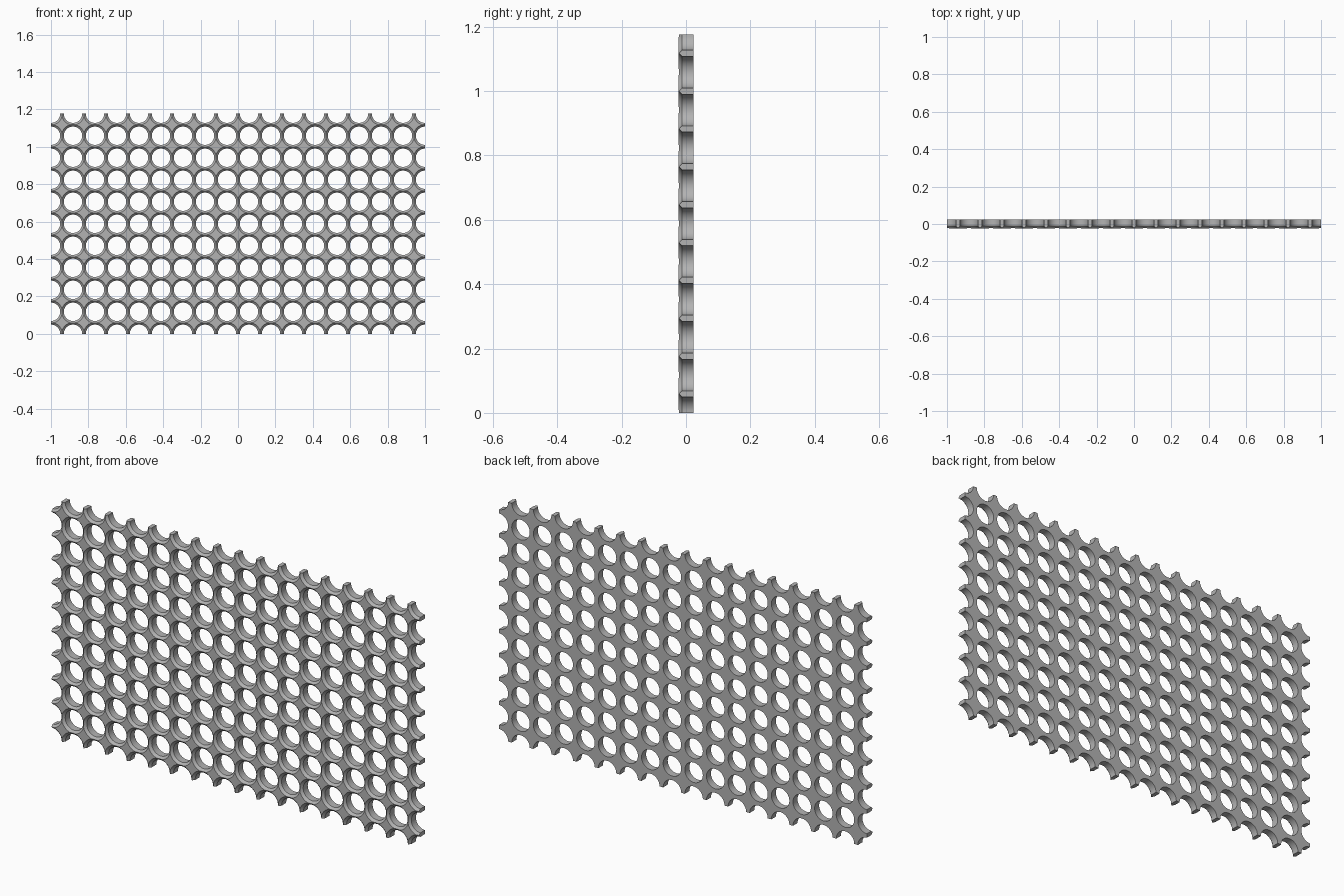
import bpy, bmesh, math

cube = bpy.data.objects.get("Cube")
if cube:
    bpy.data.objects.remove(cube, do_unlink=True)

COLS, ROWS = 17, 10
PITCH = 2 / COLS
HALF = PITCH / 2
HOLE = 0.049            # straight bore radius
FLARE = 0.0605          # radius of the flared mouth at the front
FRONT, BACK = -0.0235, 0.0235
STEP = FRONT + 0.0115   # depth where the flare begins
SEGS = 12               # segments per quarter hole


def ray_points(angle):
    """Section through the grid along one ray leaving a hole centre: (radius, y)."""
    edge = HALF / max(math.cos(angle), math.sin(angle))
    mouth = min(FLARE, edge)
    y_mouth = STEP + (FRONT - STEP) * (mouth - HOLE) / (FLARE - HOLE)
    return [(edge, BACK), (HOLE, BACK), (HOLE, STEP), (mouth, y_mouth), (edge, y_mouth)]


def add_quarter(bm, cx, cz, sx, sz):
    """Quarter of the material around a hole centred at cx, cz."""
    previous = None
    for i in range(SEGS + 1):
        a = math.pi / 2 * i / SEGS
        ring = [bm.verts.new((cx + sx * r * math.cos(a), y, cz + sz * r * math.sin(a)))
                for r, y in ray_points(a)]
        if previous:
            for k in range(len(ring) - 1):
                bm.faces.new((previous[k], previous[k + 1], ring[k + 1], ring[k]))
        previous = ring


# Grid panel: every cell has a quarter hole at each corner
bm = bmesh.new()
for col in range(COLS):
    for row in range(ROWS):
        x, z = -1 + col * PITCH, row * PITCH
        for i in (0, 1):
            for j in (0, 1):
                add_quarter(bm, x + i * PITCH, z + j * PITCH, 1 - 2 * i, 1 - 2 * j)
bmesh.ops.remove_doubles(bm, verts=bm.verts, dist=0.0001)

# Cap the cut tooth ends around the rim
rim = [e for e in bm.edges if e.is_boundary]
bmesh.ops.holes_fill(bm, edges=rim, sides=0)
bmesh.ops.recalc_face_normals(bm, faces=bm.faces)

mesh = bpy.data.meshes.new("perforated_panel")
bm.to_mesh(mesh)
bm.free()
panel = bpy.data.objects.new("perforated_panel", mesh)
bpy.context.collection.objects.link(panel)

# Plain grey finish
grey = bpy.data.materials.new("plain_grey")
grey.use_nodes = True
colour = (0.45, 0.45, 0.45, 1)
grey.diffuse_color = colour
grey.node_tree.nodes["Principled BSDF"].inputs["Base Color"].default_value = colour
mesh.materials.append(grey)

bpy.ops.object.select_all(action="DESELECT")
panel.select_set(True)
bpy.context.view_layer.objects.active = panel
bpy.ops.object.shade_smooth_by_angle(angle=math.radians(30))
